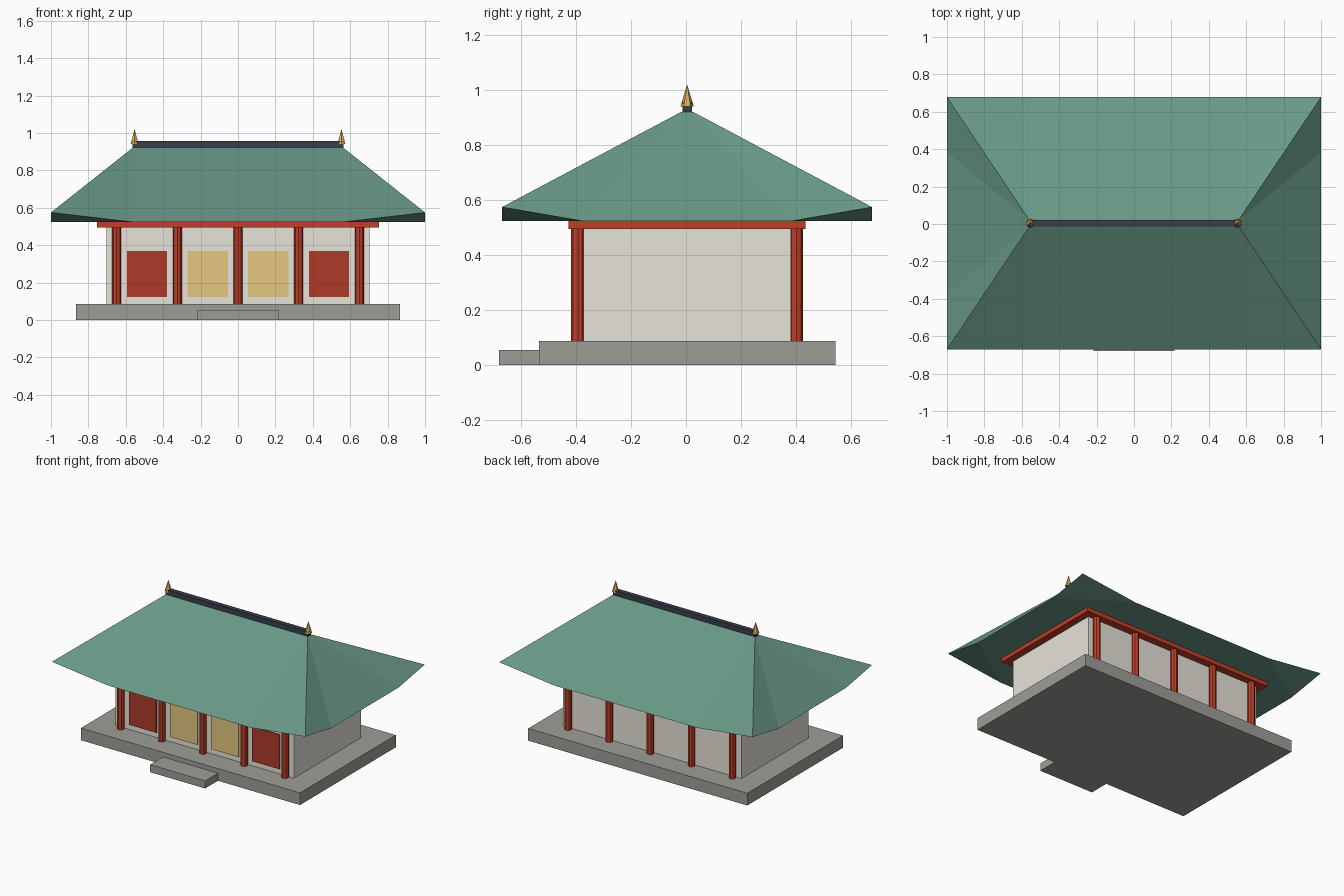
import bpy, bmesh

cube = bpy.data.objects.get("Cube")
if cube:
    bpy.data.objects.remove(cube, do_unlink=True)

Y_SHIFT = 0.004  # the front step pushes the hall slightly back


def material(name, *rgb):
    """Flat material from 8-bit sRGB values."""
    col = [((c / 255 + 0.055) / 1.055) ** 2.4 for c in rgb] + [1]
    m = bpy.data.materials.new(name)
    m.use_nodes = True
    m.diffuse_color = col
    bsdf = m.node_tree.nodes["Principled BSDF"]
    bsdf.inputs["Base Color"].default_value = col
    bsdf.inputs["Roughness"].default_value = 0.8
    return m


stone = material("grey stone", 158, 158, 151)
plaster = material("pale plaster", 233, 229, 220)
red = material("red timber", 192, 62, 40)
door_red = material("dark red door", 174, 58, 40)
paper = material("yellow paper", 229, 199, 128)
green = material("green tile", 104, 152, 134)
slate = material("dark slate", 58, 63, 72)
gold = material("gold", 214, 175, 98)


def finish(name, bm, mat):
    bmesh.ops.recalc_face_normals(bm, faces=bm.faces[:])
    mesh = bpy.data.meshes.new(name)
    bm.to_mesh(mesh)
    bm.free()
    mesh.materials.append(mat)
    ob = bpy.data.objects.new(name, mesh)
    ob.location.y = Y_SHIFT
    bpy.context.collection.objects.link(ob)
    return ob


def box(name, mat, x, y, z):
    """Box from (low, high) ranges along each axis."""
    bm = bmesh.new()
    bmesh.ops.create_cube(bm, size=1)
    for v in bm.verts:
        v.co = [lo + (c + 0.5) * (hi - lo) for c, (lo, hi) in zip(v.co, (x, y, z))]
    return finish(name, bm, mat)


def spindle(name, mat, x, y, z0, z1, r0, r1, sides):
    """Upright faceted cylinder or cone with a corner on the y axis."""
    bm = bmesh.new()
    bmesh.ops.create_cone(bm, cap_ends=True, segments=sides,
                          radius1=r0, radius2=r1, depth=z1 - z0)
    bmesh.ops.translate(bm, verts=bm.verts, vec=(x, y, (z0 + z1) / 2))
    return finish(name, bm, mat)


# Stone platform and front step
FLOOR, WALL_TOP, EAVE = 0.087, 0.495, 0.524
box("platform", stone, (-0.865, 0.865), (-0.54, 0.54), (0, FLOOR))
box("front_step", stone, (-0.217, 0.217), (-0.684, -0.54), (0, 0.054))

# Walls and the beam that carries the roof
box("walls", plaster, (-0.704, 0.704), (-0.378, 0.378), (FLOOR, WALL_TOP))
box("roof_beam", red, (-0.755, 0.755), (-0.431, 0.431), (WALL_TOP, EAVE))

# Five columns along front and back
BAY = 0.3245
for side, y in (("front", -0.398), ("back", 0.398)):
    for i in range(5):
        spindle(f"{side}_column_{i + 1}", red, (i - 2) * BAY, y,
                FLOOR, WALL_TOP, 0.024, 0.024, 8)

# Front bays: solid doors outside, paper screens inside
for i in range(4):
    x = (i - 1.5) * BAY
    outer = i in (0, 3)
    box(f"{'door' if outer else 'screen'}_{i + 1}", door_red if outer else paper,
        (x - 0.108, x + 0.108), (-0.386, -0.378), (0.124, 0.37))


# Hipped roof with upturned corners, closed underneath
def build_roof():
    bm = bmesh.new()
    quads = [(-1, -1), (1, -1), (1, 1), (-1, 1)]
    ridge = [bm.verts.new((0.562 * sx, 0.021 * sy, 0.922)) for sx, sy in quads]
    tip = [bm.verts.new((sx, 0.674 * sy, 0.575)) for sx, sy in quads]
    long = [bm.verts.new((0.56 * sx, 0.674 * sy, EAVE)) for sx, sy in quads]
    short = [bm.verts.new((sx, 0.378 * sy, EAVE)) for sx, sy in quads]
    for i in range(4):
        j = (i + 1) % 4
        eave = long if i % 2 == 0 else short
        bm.faces.new((ridge[i], eave[i], eave[j], ridge[j]))    # main slope
        bm.faces.new((ridge[i], tip[i], long[i]))               # flared corner
        bm.faces.new((ridge[i], short[i], tip[i]))
        bm.faces.new((tip[i], short[i], long[i]))               # corner soffit
    bm.faces.new(ridge)
    bm.faces.new([v for i in range(4) for v in
                  ((long[i], short[i]) if i % 2 else (short[i], long[i]))])
    finish("roof", bm, green)


build_roof()

# Ridge bar with a pointed finial at each end
box("ridge_bar", slate, (-0.563, 0.563), (-0.017, 0.017), (0.912, 0.957))
for side, x in (("right", -0.553), ("left", 0.553)):
    spindle(f"{side}_finial", gold, x, 0, 0.942, 1.022, 0.024, 0, 6)
